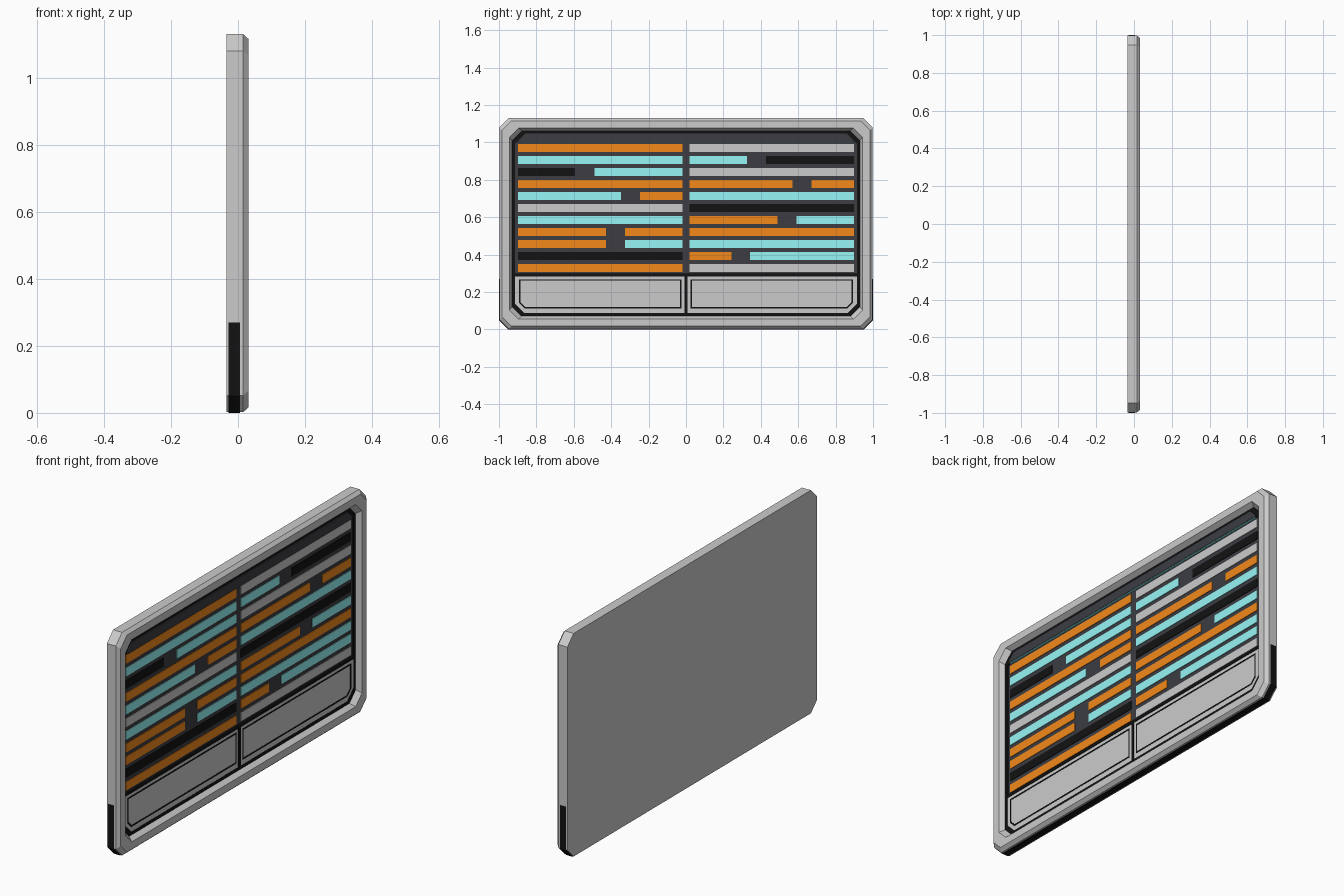
import bpy, bmesh

if "Cube" in bpy.data.objects:
    bpy.data.objects.remove(bpy.data.objects["Cube"])


def material(name, rgb):
    m = bpy.data.materials.new(name)
    m.diffuse_color = (*rgb, 1)
    m.use_nodes = True
    m.node_tree.nodes["Principled BSDF"].inputs["Base Color"].default_value = m.diffuse_color
    return m


ORANGE = material("orange", (0.9, 0.25, 0.01))
CYAN = material("cyan", (0.31, 0.92, 0.92))
BLACK = material("black", (0.006, 0.006, 0.006))
SLATE = material("slate", (0.045, 0.046, 0.055))


def outline(y0, y1, z0, z1, cut=(0, 0, 0, 0)):
    """Rectangle in the y-z plane; cut = corner chamfers bl, br, tr, tl."""
    bl, br, tr, tl = cut
    pts = [(y0, z0 + bl), (y0 + bl, z0), (y1 - br, z0), (y1, z0 + br),
           (y1, z1 - tr), (y1 - tr, z1), (y0 + tl, z1), (y0, z1 - tl)]
    return [p for i, p in enumerate(pts) if i == 0 or p != pts[i - 1]
            ] if tl else [p for i, p in enumerate(pts) if p != pts[i - 1]]


def loft(name, sections, mat=None, closed=False):
    """Skin (x, outline) sections; capped, or looped on itself when closed."""
    bm = bmesh.new()
    rings = [[bm.verts.new((x, y, z)) for y, z in pts] for x, pts in sections]
    pairs = list(zip(rings, rings[1:]))
    if closed:
        pairs.append((rings[-1], rings[0]))
    else:
        bm.faces.new(rings[0])
        bm.faces.new(rings[-1])
    n = len(rings[0])
    for a, b in pairs:
        for i in range(n):
            j = (i + 1) % n
            bm.faces.new((a[i], a[j], b[j], b[i]))
    bmesh.ops.recalc_face_normals(bm, faces=bm.faces)
    me = bpy.data.meshes.new(name)
    bm.to_mesh(me)
    bm.free()
    ob = bpy.data.objects.new(name, me)
    bpy.context.collection.objects.link(ob)
    if mat:
        me.materials.append(mat)
    return ob


def plate(name, x0, x1, pts, mat=None):
    return loft(name, [(x0, pts), (x1, pts)], mat)


def border(name, x0, x1, outer, inner, mat=None):
    return loft(name, [(x0, outer), (x1, outer), (x1, inner), (x0, inner)],
                mat, closed=True)


def octagon(inset):
    return outline(-0.998 + inset, 0.998 - inset, 0.002 + inset, 1.13 - inset,
                   (0.05,) * 4)


# Casing: flat back, bevelled rim and sloped recess
loft("casing", [(-0.035, octagon(0)), (0.015, octagon(0)),
                (0.032, octagon(0.015)), (0.032, octagon(0.053)),
                (0.004, octagon(0.07)), (-0.006, octagon(0.07))])

# Black trim around the recess
border("recess_trim", -0.006, 0.008, octagon(0.069), octagon(0.085), BLACK)

# Black bumper wrapping the underside and lower sides
t = 0.006
outer = [(-1, 0.27), (-1, 0.05), (-0.95, 0), (0.95, 0), (1, 0.05), (1, 0.27)]
inner = [(1 - t, 0.27), (1 - t, 0.053), (0.947, t), (-0.947, t),
         (t - 1, 0.053), (t - 1, 0.27)]
plate("bumper", -0.028, 0.006, outer + inner, BLACK)

# Screen, overhanging header and its light
plate("screen", -0.007, 0, outline(-0.92, 0.92, 0.28, 1.05, (0, 0, 0.05, 0.05)), SLATE)
plate("header", -0.002, 0.014, outline(-0.9, 0.9, 1.002, 1.047, (0, 0, 0.04, 0.04)), SLATE)
plate("header_light", 0.001, 0.012, outline(-0.89, 0.89, 1.0, 1.003), CYAN)

# Text-like bars: per row, pieces of (colour, start, end)
L0, L1, R0, R1 = -0.898, -0.018, 0.018, 0.898
rows = [
    [(ORANGE, L0, L1), (None, R0, R1)],
    [(CYAN, L0, L1), (CYAN, R0, 0.326), (BLACK, 0.428, R1)],
    [(BLACK, L0, -0.594), (CYAN, -0.49, L1), (None, R0, R1)],
    [(ORANGE, L0, L1), (ORANGE, R0, 0.57), (ORANGE, 0.67, R1)],
    [(CYAN, L0, -0.347), (ORANGE, -0.245, L1), (CYAN, R0, R1)],
    [(None, L0, L1), (BLACK, R0, R1)],
    [(CYAN, L0, L1), (ORANGE, R0, 0.49), (CYAN, 0.59, R1)],
    [(ORANGE, L0, -0.428), (ORANGE, -0.326, L1), (ORANGE, R0, R1)],
    [(ORANGE, L0, -0.428), (CYAN, -0.326, L1), (CYAN, R0, R1)],
    [(BLACK, L0, L1), (ORANGE, R0, 0.242), (CYAN, 0.342, R1)],
    [(ORANGE, L0, L1), (None, R0, R1)],
]
for r, row in enumerate(rows):
    z = 0.97 - r * 0.0641
    for k, (mat, a, b) in enumerate(row):
        plate(f"bar_{r + 1}_{k + 1}", -0.001, 0.003,
              outline(a, b, z - 0.0215, z + 0.0215), mat)

# Black dividers around the lower panels
plate("shelf_divider", -0.004, 0.01, outline(-0.92, 0.92, 0.284, 0.298), BLACK)
plate("centre_divider", -0.004, 0.01, outline(-0.008, 0.008, 0.08, 0.29), BLACK)

# Two lower panels with a thin black inlay, mirrored left and right
for side, s in (("left", -1), ("right", 1)):
    def panel(inner_y, outer_y, z0, z1, c):
        y0, y1 = sorted((s * inner_y, s * outer_y))
        return outline(y0, y1, z0, z1, (c, 0, 0, 0) if s < 0 else (0, c, 0, 0))
    plate(f"{side}_panel", -0.007, 0.007, panel(0.008, 0.917, 0.083, 0.285, 0.045))
    border(f"{side}_panel_inlay", 0.005, 0.0085,
           panel(0.024, 0.893, 0.112, 0.268, 0.03),
           panel(0.031, 0.886, 0.119, 0.261, 0.027), BLACK)
